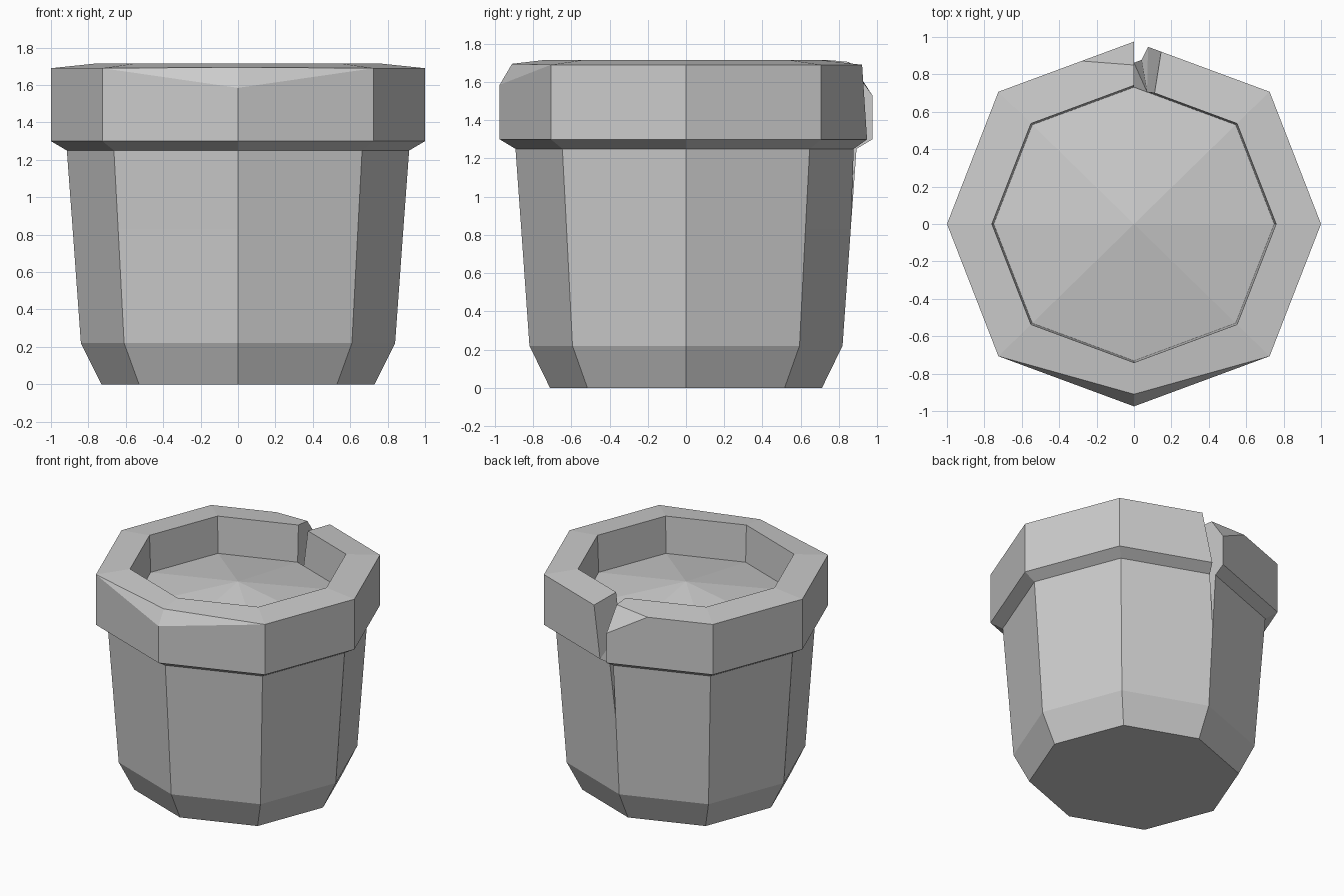
import bpy
import bmesh
from mathutils import Vector

cube = bpy.data.objects.get("Cube")
if cube:
    bpy.data.objects.remove(cube, do_unlink=True)

clay = bpy.data.materials.new("plain_grey")
clay.use_nodes = True
GREY = (0.6, 0.6, 0.6, 1.0)
clay.diffuse_color = GREY
clay.node_tree.nodes["Principled BSDF"].inputs["Base Color"].default_value = GREY

DEPTH = 0.975          # slight squash front to back
DIAG = 0.725           # diagonal corners of the octagon
BACK = Vector((0, 1))
CORNERS = [Vector(c) for c in ((DIAG, DIAG), (1, 0), (DIAG, -DIAG), (0, -1),
                               (-DIAG, -DIAG), (-1, 0), (-DIAG, DIAG))]
FRONT = 4              # column index of the front corner


def finish(bm, name):
    mesh = bpy.data.meshes.new(name)
    bm.to_mesh(mesh)
    bm.free()
    mesh.materials.append(clay)
    obj = bpy.data.objects.new(name, mesh)
    bpy.context.collection.objects.link(obj)
    return obj


def ring(radius, z, gap):
    """Open octagon running clockwise from the right to the left side of the crack."""
    right_end = BACK.lerp(CORNERS[0], gap / (DIAG * radius))
    chip_start = BACK.lerp(CORNERS[-1], 0.386)
    plan = [right_end] + CORNERS + [chip_start, BACK]
    return [Vector((p.x * radius, p.y * radius * DEPTH, z)) for p in plan]


# Outline from the foot up the wall, around the rim and down to the soil
PROFILE = [(0.73, 0, 0), (0.84, 0.22, 0), (0.884, 0.83, 0), (0.915, 1.25, 0.04),
           (1, 1.3, 0.075), (1, 1.69, 0.145), (1, 1.69, 0.145),
           (0.76, 1.715, 0.11), (0.75, 1.43, 0.07)]
rings = [ring(*p) for p in PROFILE]

# Chips broken out of the rim at the front corner and beside the crack
outer, lip = rings[5], rings[6]
outer[FRONT].z = 1.585
lip[FRONT] = Vector((0, -0.91, 1.695))
outer[-1].z = 1.53
lip[-1] = Vector((0, 0.85, 1.705))

# Pot wall
bm = bmesh.new()
grid = [[bm.verts.new(p) for p in r] for r in rings]
for low, high in zip(grid, grid[1:]):
    for i in range(len(low) - 1):
        bm.faces.new((low[i + 1], low[i], high[i], high[i + 1]))
bm.faces.new(grid[0])

# Broken faces on both sides of the crack, and the floor between them
CRACK = 2
bm.faces.new([row[-1] for row in grid[CRACK:]])
right_edge = [row[0] for row in grid[CRACK:]]
for a, b in zip(right_edge, right_edge[1:-1]):
    bm.faces.new((right_edge[-1], b, a))
bm.faces.new((grid[CRACK][0], grid[-1][0], grid[-1][-1]))

bmesh.ops.remove_doubles(bm, verts=bm.verts, dist=0.0005)
bmesh.ops.recalc_face_normals(bm, faces=bm.faces)
finish(bm, "pot")

# Soil, a low mound rising to the middle
bm = bmesh.new()
edge = [bm.verts.new(p) for p in rings[-1]]
peak = bm.verts.new((0, 0, 1.56))
for i, v in enumerate(edge):
    bm.faces.new((peak, edge[(i + 1) % len(edge)], v))
finish(bm, "soil")
